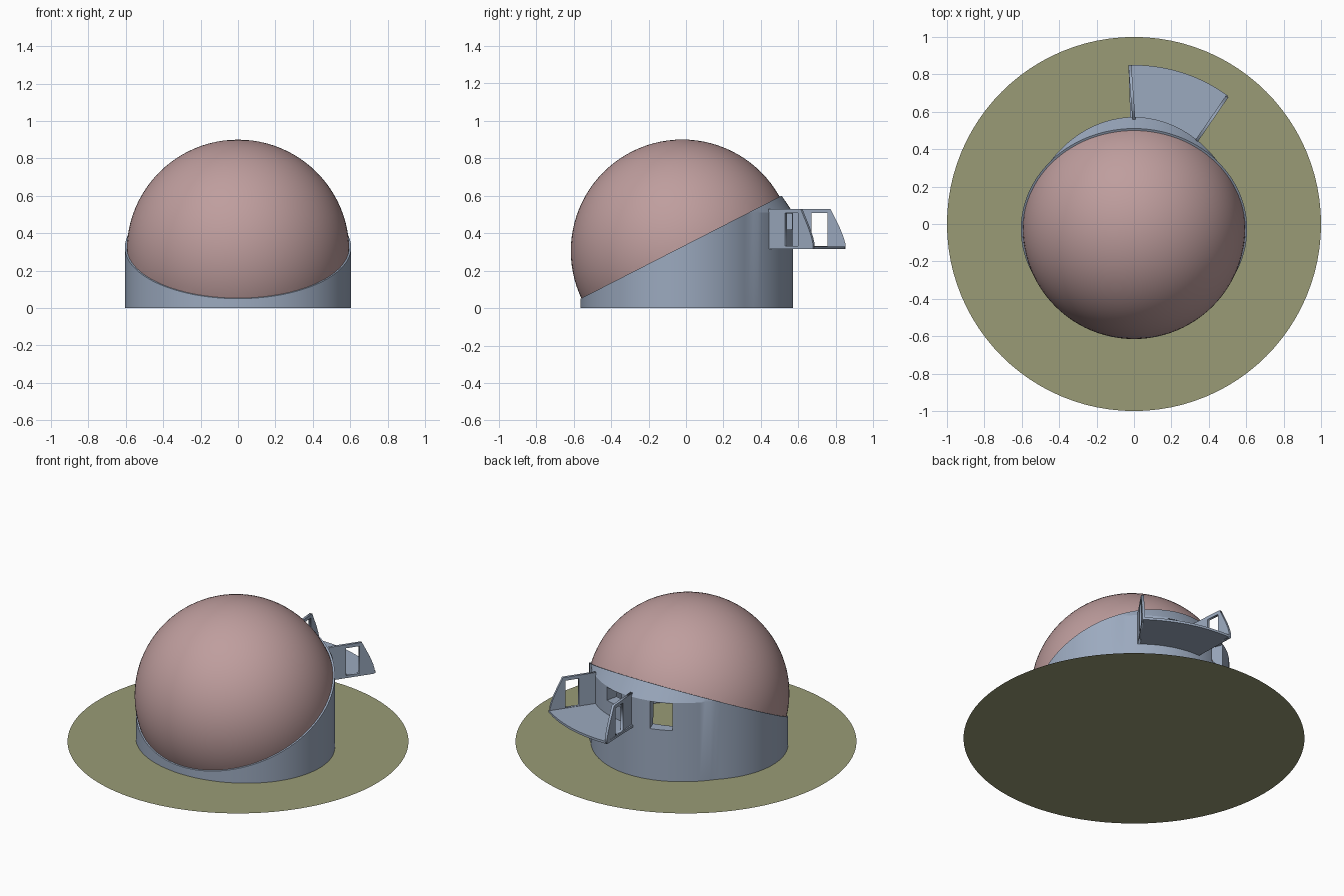
import bpy, bmesh
from math import sin, cos, pi, radians, atan2
from mathutils import Vector, Matrix

if "Cube" in bpy.data.objects:
    bpy.data.objects.remove(bpy.data.objects["Cube"])


def material(name, rgb):
    m = bpy.data.materials.new(name)
    m.diffuse_color = (*rgb, 1)
    m.use_nodes = True
    m.node_tree.nodes["Principled BSDF"].inputs["Base Color"].default_value = m.diffuse_color
    return m


BLUE = material("blue_wall", (0.33, 0.40, 0.52))
PINK = material("pink_dome", (0.52, 0.34, 0.34))
OLIVE = material("olive_ground", (0.32, 0.33, 0.18))


def add_mesh(name, bm, mat, smooth=False):
    bmesh.ops.recalc_face_normals(bm, faces=bm.faces)
    me = bpy.data.meshes.new(name)
    bm.to_mesh(me)
    bm.free()
    ob = bpy.data.objects.new(name, me)
    bpy.context.collection.objects.link(ob)
    if mat:
        me.materials.append(mat)
    bpy.ops.object.select_all(action='DESELECT')
    ob.select_set(True)
    bpy.context.view_layer.objects.active = ob
    if smooth:
        bpy.ops.object.shade_smooth_by_angle(angle=radians(25))
    return ob


# Tilted plane where the dome meets the wall
RX, RY, CY = 0.605, 0.5375, -0.027
SLOPE = 0.512


def plane_z(y):
    return 0.325 + SLOPE * (y - CY)


# Ground disc
bm = bmesh.new()
bmesh.ops.create_circle(bm, cap_ends=True, segments=96, radius=1)
add_mesh("ground", bm, OLIVE)

# Dome: sphere cut by the tilted plane
bm = bmesh.new()
bmesh.ops.create_uvsphere(bm, u_segments=96, v_segments=48, radius=0.595)
bmesh.ops.translate(bm, verts=bm.verts, vec=(0, -0.02, 0.305))
bmesh.ops.bisect_plane(bm, geom=bm.verts[:] + bm.edges[:] + bm.faces[:],
                       plane_co=(0, CY, 0.325), plane_no=(0, -SLOPE, 1), clear_inner=True)
add_mesh("dome", bm, PINK, True)

# Wall: loft from slanted rim to ground, leaning inward above the knee at the back
KNEE, THICK, N = 0.51, 0.93, 128
bm = bmesh.new()
columns = []
for i in range(N):
    t = 2 * pi * i / N
    x, y = RX * cos(t), CY + RY * sin(t)
    z = plane_z(y)
    foot = y + 0.68 * max(0, z - KNEE)
    yi = CY + (y - CY) * THICK
    fi = CY + (foot - CY) * THICK
    pts = [(x, foot, 0.001), (x, foot, min(KNEE, z - 0.004)), (x, y, z),
           (x * THICK, yi, plane_z(yi)), (x * THICK, fi, 0.001)]
    columns.append([bm.verts.new(p) for p in pts])
for i in range(N):
    a, b = columns[i], columns[(i + 1) % N]
    for k in range(5):
        j = (k + 1) % 5
        bm.faces.new((a[k], b[k], b[j], a[j]))
wall = add_mesh("wall", bm, BLUE, True)


# Doorway and window cut through the back of the wall
def cut_opening(name, angle, width, z0, z1):
    a = radians(angle)
    bm = bmesh.new()
    mat = (Matrix.Translation((0.56 * cos(a), 0.56 * sin(a), (z0 + z1) / 2))
           @ Matrix.Rotation(a, 4, 'Z') @ Matrix.Diagonal((0.2, width, z1 - z0, 1)))
    bmesh.ops.create_cube(bm, size=1, matrix=mat)
    cutter = add_mesh(name, bm, None)
    cutter.hide_render = True
    cutter.hide_viewport = True
    mod = wall.modifiers.new(name, 'BOOLEAN')
    mod.object = cutter
    mod.operation = 'DIFFERENCE'
    mod.solver = 'EXACT'


cut_opening("doorway_cutter", 110, 0.135, 0.33, 0.505)
cut_opening("window_cutter", 77, 0.13, 0.42, 0.505)

# Balcony floor: ring sector
A0, A1, STEPS = radians(53.7), radians(92), 16
angles = [A0 + (A1 - A0) * i / STEPS for i in range(STEPS + 1)]
bm = bmesh.new()
ring = [(0.85 * cos(a), 0.85 * sin(a)) for a in angles]
ring += [(0.55 * cos(a), 0.55 * sin(a)) for a in reversed(angles)]
face = bm.faces.new([bm.verts.new((x, y, 0.315)) for x, y in ring])
ext = bmesh.ops.extrude_face_region(bm, geom=[face])
bmesh.ops.translate(bm, vec=(0, 0, 0.015),
                    verts=[g for g in ext["geom"] if isinstance(g, bmesh.types.BMVert)])
add_mesh("balcony_floor", bm, BLUE)


# Balcony side panels: sloped outline with a rectangular hole
def side_panel(name, start, end):
    start, end = Vector(start), Vector(end)
    d = end - start
    L = d.length
    outline = [(0, 0.315), (L, 0.315), (L, 0.345), (L - 0.01, 0.38),
               (L - 0.03, 0.43), (L - 0.08, 0.53), (0, 0.53)]
    hole = [(L - 0.18, 0.332), (L - 0.095, 0.332), (L - 0.095, 0.508), (L - 0.18, 0.508)]
    cu = bpy.data.curves.new(name, 'CURVE')
    cu.dimensions = '2D'
    cu.fill_mode = 'BOTH'
    cu.extrude = 0.008
    for pts in (outline, hole):
        sp = cu.splines.new('POLY')
        sp.points.add(len(pts) - 1)
        for p, (u, v) in zip(sp.points, pts):
            p.co = (u, v, 0, 1)
        sp.use_cyclic_u = True
    cu.materials.append(BLUE)
    ob = bpy.data.objects.new(name, cu)
    bpy.context.collection.objects.link(ob)
    ob.matrix_world = (Matrix.Translation((start.x, start.y, 0))
                       @ Matrix.Rotation(atan2(d.y, d.x), 4, 'Z')
                       @ Matrix.Rotation(pi / 2, 4, 'X'))
    bpy.ops.object.select_all(action='DESELECT')
    ob.select_set(True)
    bpy.context.view_layer.objects.active = ob
    bpy.ops.object.convert(target='MESH')


side_panel("balcony_left_panel", (0.0, 0.55), (-0.022, 0.85))
side_panel("balcony_right_panel", (0.335, 0.445), (0.498, 0.682))
